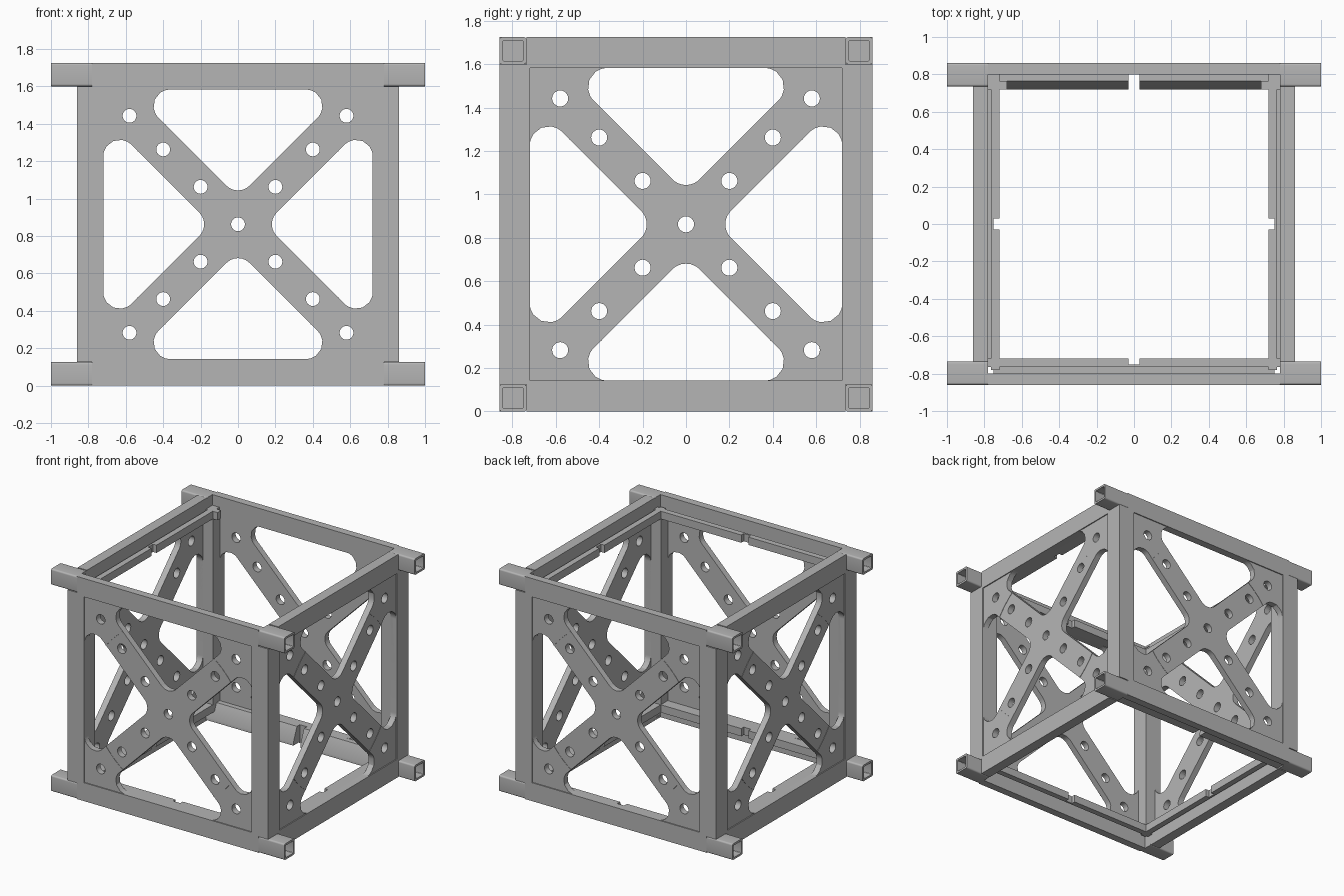
import bpy, bmesh
from math import pi, sin, cos, tan, radians
from mathutils import Vector, Matrix

if "Cube" in bpy.data.objects:
    bpy.data.objects.remove(bpy.data.objects["Cube"])

GREY = (0.46, 0.46, 0.46, 1)
metal = bpy.data.materials.new("grey metal")
metal.use_nodes = True
metal.diffuse_color = GREY
metal.node_tree.nodes["Principled BSDF"].inputs["Base Color"].default_value = GREY

MID = 0.8625      # half the height
OUT = 0.86        # outer face of the walls
WIN = 0.72        # half size of the clear opening
SIDES = {"front": 0, "left": pi / 2, "back": pi, "right": -pi / 2}
parts = []


def rect(u0, u1, v0, v1):
    return [(u0, v0), (u1, v0), (u1, v1), (u0, v1)]


def square(w, h=None):
    h = h or w
    return rect(-w, w, -h, h)


def circle(u, v, r, n=24):
    return [(u + r * cos(2 * pi * i / n), v + r * sin(2 * pi * i / n)) for i in range(n)]


def rounded(points, r, steps=8):
    """Replace each corner of a polygon by an arc."""
    pts, out = [Vector(p) for p in points], []
    for i, p in enumerate(pts):
        a = (pts[i - 1] - p).normalized()
        b = (pts[(i + 1) % len(pts)] - p).normalized()
        half = a.angle(b) / 2
        centre = p + (a + b).normalized() * r / sin(half)
        start, end = p + a * r / tan(half) - centre, p + b * r / tan(half) - centre
        for k in range(steps + 1):
            s = k / steps
            out.append(tuple(centre + (start * (1 - s) + end * s).normalized() * r))
    return out


def prism(name, loops, d0, d1, side):
    """Extrude outlines (with holes) from depth d0 to d1 towards one side."""
    curve = bpy.data.curves.new(name, 'CURVE')
    curve.dimensions, curve.fill_mode = '2D', 'BOTH'
    curve.extrude = (d1 - d0) / 2
    for loop in loops:
        spline = curve.splines.new('POLY')
        spline.points.add(len(loop) - 1)
        for point, (u, v) in zip(spline.points, loop):
            point.co = (u, v, 0, 1)
        spline.use_cyclic_u = True
    temp = bpy.data.objects.new(name + "_outline", curve)
    bpy.context.collection.objects.link(temp)
    bpy.context.view_layer.update()
    graph = bpy.context.evaluated_depsgraph_get()
    mesh = bpy.data.meshes.new_from_object(temp.evaluated_get(graph))
    bpy.data.objects.remove(temp)
    mesh.transform(Matrix.Translation((0, 0, MID)) @ Matrix.Rotation(SIDES[side], 4, 'Z')
                   @ Matrix.Rotation(pi / 2, 4, 'X') @ Matrix.Translation((0, 0, (d0 + d1) / 2)))
    bm = bmesh.new()
    bm.from_mesh(mesh)
    bmesh.ops.remove_doubles(bm, verts=bm.verts, dist=0.0001)
    bmesh.ops.recalc_face_normals(bm, faces=bm.faces)
    bm.to_mesh(mesh)
    bm.free()
    mesh.materials.clear()
    mesh.materials.append(metal)
    obj = bpy.data.objects.new(name, mesh)
    bpy.context.collection.objects.link(obj)
    parts.append(obj)


def turned(points, k):
    """Rotate an outline by k quarter turns."""
    for _ in range(k):
        points = [(-v, u) for u, v in points]
    return points


# Cross-braced plate: four rounded triangles and bolt holes on both diagonals
ARM = 0.145
window = rounded([(0, ARM), (WIN - ARM, WIN), (ARM - WIN, WIN)], 0.087)
plate = [square(WIN + 0.002)] + [turned(window, k) for k in range(4)] + [circle(0, 0, 0.037)]
for d in (0.2, 0.4, 0.58):
    plate += [circle(su * d, sv * d, 0.037) for su in (-1, 1) for sv in (-1, 1)]

# Curved seam across each arm
angles = [radians(45 + a) for a in range(-9, 10, 2)]
seam = [(0.66 * cos(a), 0.66 * sin(a)) for a in angles]
seam += [(0.664 * cos(a), 0.664 * sin(a)) for a in reversed(angles)]

# Half of the inner rail, open in the middle for the notch
RAIL, NOTCH = 0.78, 0.03
half_rail = [(NOTCH, WIN), (WIN, WIN), (WIN, -WIN), (NOTCH, -WIN),
             (NOTCH, -RAIL), (RAIL, -RAIL), (RAIL, RAIL), (NOTCH, RAIL)]

for side in SIDES:
    lateral = side in ("left", "right")
    prism(side + "_brace_plate", plate, 0.805, 0.852, side)
    for k in range(4):
        prism(side + "_seam", [turned(seam, k)], 0.85, 0.8545, side)
    # Outer wall frame
    width, depth = (0.735, 0.78) if lateral else (0.78, 0.80)
    prism(side + "_frame", [square(width, MID), square(WIN)], depth, OUT, side)
    # Inner rails
    if side == "back":
        for s in (-1, 1):
            upright = [(s * WIN, -RAIL), (s * RAIL, -RAIL), (s * RAIL, RAIL), (s * WIN, RAIL)]
            prism("back_upright", [upright], WIN, 0.80, side)
            prism("back_end_block", [rect(*sorted((s * 0.68, s * RAIL)), WIN, RAIL)],
                  WIN, 0.765, side)
    else:
        for s in (-1, 1):
            prism(side + "_inner_rail", [[(s * u, v) for u, v in half_rail]], WIN, 0.75, side)
        prism(side + "_rail_web", [square(RAIL), square(WIN)], 0.75, 0.765, side)
        prism(side + "_rail_backing", [square(0.75), square(WIN)], 0.765, 0.805, side)

for side, s in (("left", 1), ("right", -1)):
    # Sloped lower rail along the back wall
    slope = [(s * u, v) for u, v in ((WIN, -MID + 0.01), (0.80, -MID + 0.01),
                                     (0.80, -WIN), (0.765, -WIN), (WIN, -0.83))]
    prism("back_sloped_rail_" + side, [slope], NOTCH, RAIL, side)
    for su in (-1, 1):
        # Corner posts
        prism(side + "_post", [rect(*sorted((su * 0.735, su * OUT)), -0.7375, 0.7375)],
              0.78, OUT, side)
        # Hollow square tube ends at every corner
        for sv in (-1, 1):
            cu, cv = su * 0.7975, sv * 0.80

            def shifted(loop):
                return [(u + cu, v + cv) for u, v in loop]
            tube = [shifted(rounded(square(0.0625), 0.012, 4)),
                    shifted(rounded(square(0.047), 0.005, 3))]
            prism(side + "_tube_end", tube, 0.78, 1.0, side)
            prism(side + "_tube_plug", [shifted(square(0.05))], 0.785, 0.85, side)

# Smooth the round cuts, keep the edges sharp
bpy.ops.object.select_all(action='DESELECT')
for obj in parts:
    obj.select_set(True)
bpy.context.view_layer.objects.active = parts[0]
bpy.ops.object.shade_smooth_by_angle(angle=radians(30))
